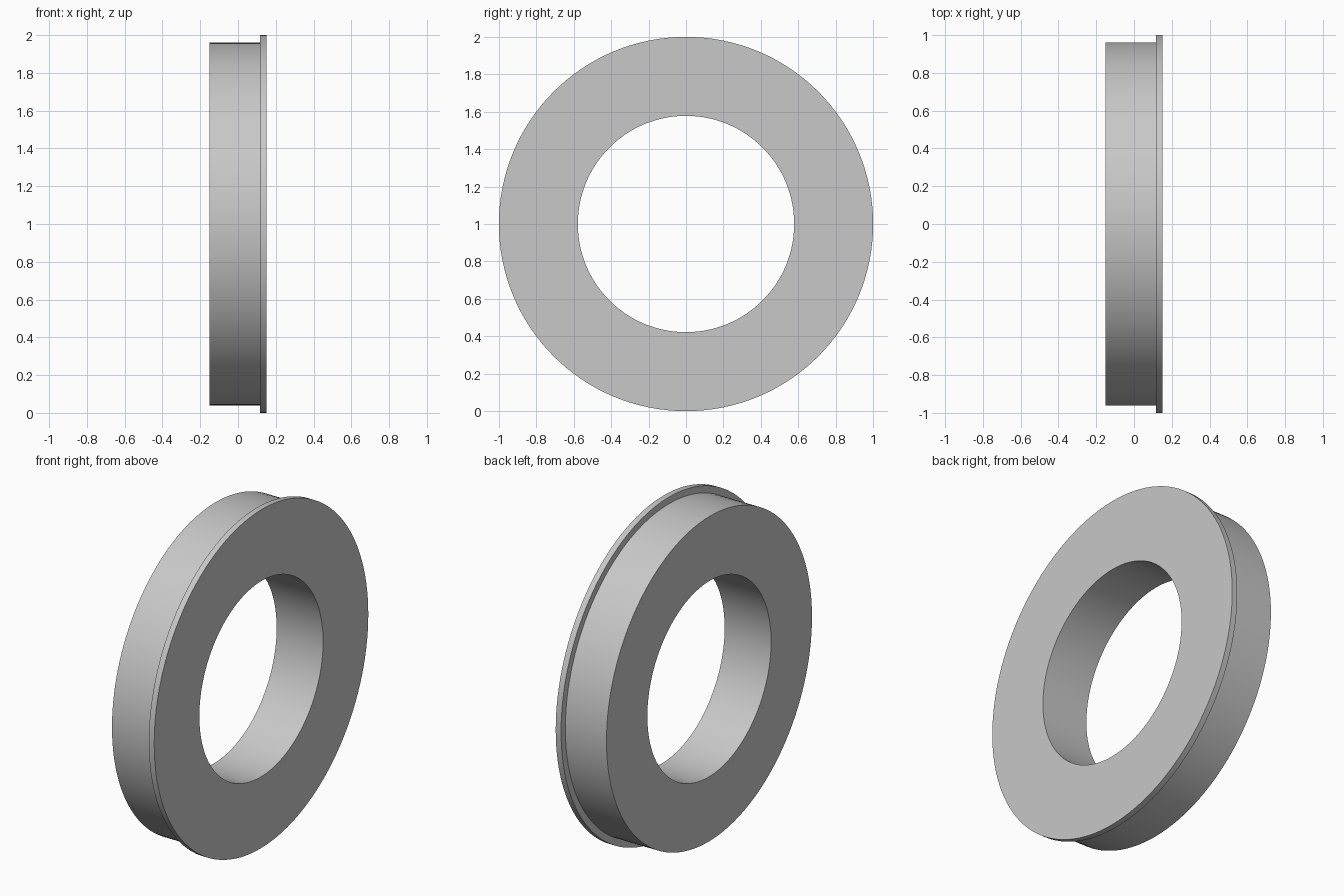
import bpy, bmesh, math
from mathutils import Vector

cube = bpy.data.objects.get("Cube")
if cube:
    bpy.data.objects.remove(cube, do_unlink=True)

SEGMENTS = 128
BORE, BODY, RIM = 0.578, 0.96, 1.0
LEFT, STEP, RIGHT = -0.152, 0.117, 0.152

grey = bpy.data.materials.new("light grey")
grey.use_nodes = True
colour = (0.58, 0.58, 0.58, 1)
grey.diffuse_color = colour
grey.node_tree.nodes["Principled BSDF"].inputs["Base Color"].default_value = colour

# Closed cross-section (x, radius): bored body with a thin flange at one end
profile = [(LEFT, BORE), (LEFT, BODY), (STEP, BODY),
           (STEP, RIM), (RIGHT, RIM), (RIGHT, BORE)]

# Revolve the section about the x axis
bm = bmesh.new()
verts = [bm.verts.new((x, 0, r)) for x, r in profile]
edges = [bm.edges.new((v, verts[(i + 1) % len(verts)])) for i, v in enumerate(verts)]
bmesh.ops.spin(bm, geom=verts + edges, cent=Vector(), axis=Vector((1, 0, 0)),
               angle=math.tau, steps=SEGMENTS)
bmesh.ops.remove_doubles(bm, verts=bm.verts, dist=0.0001)
bmesh.ops.recalc_face_normals(bm, faces=bm.faces)

mesh = bpy.data.meshes.new("flanged_ring")
bm.to_mesh(mesh)
bm.free()
mesh.materials.append(grey)
ring = bpy.data.objects.new("flanged_ring", mesh)
ring.location.z = RIM
bpy.context.collection.objects.link(ring)

# Smooth round walls, crisp rims
bpy.ops.object.select_all(action="DESELECT")
ring.select_set(True)
bpy.context.view_layer.objects.active = ring
bpy.ops.object.shade_smooth_by_angle(angle=math.radians(30))
